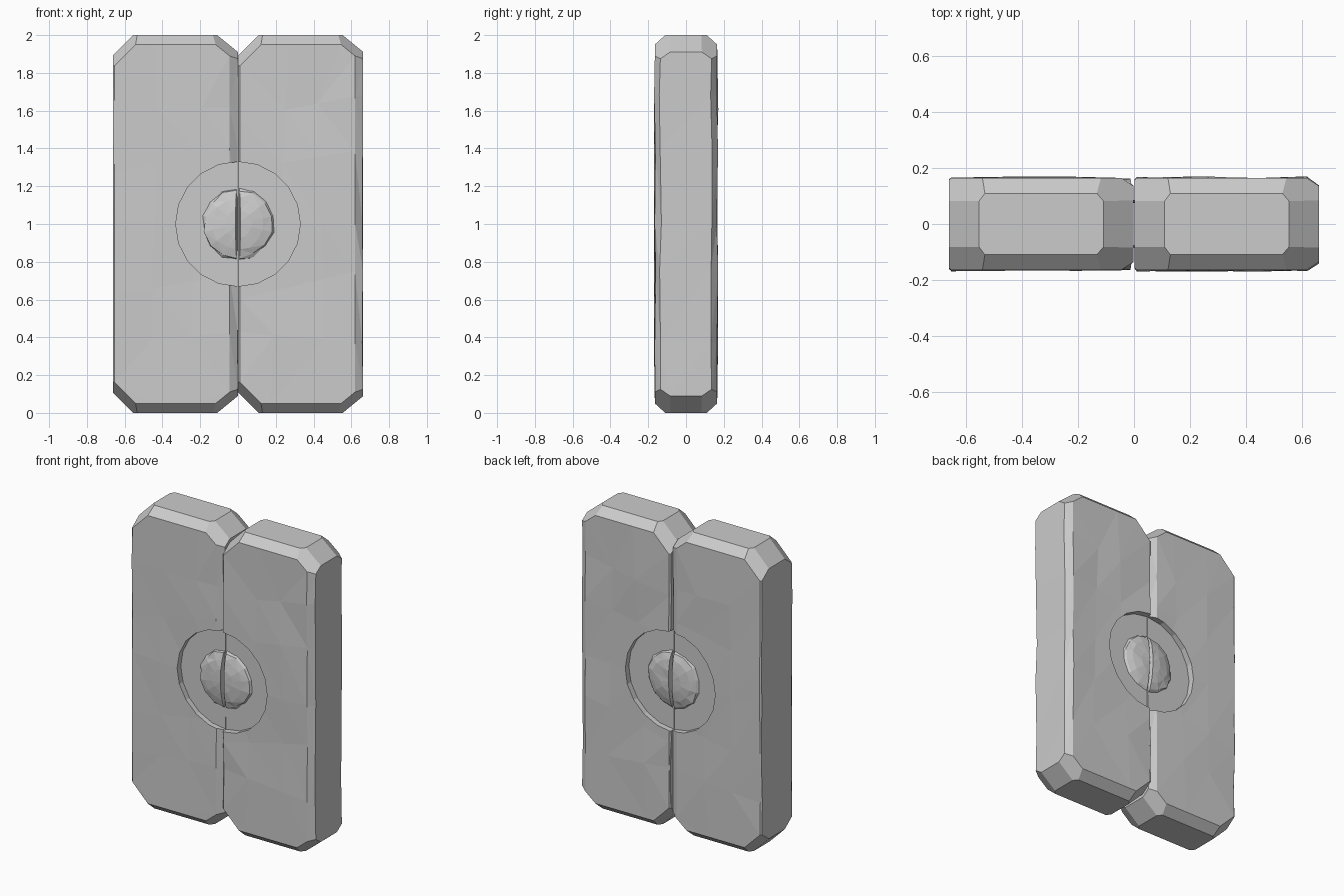
import bpy, bmesh, math, random
from mathutils import Vector, Matrix

if "Cube" in bpy.data.objects:
    bpy.data.objects.remove(bpy.data.objects["Cube"])

random.seed(7)
W, T, H = 0.664, 0.165, 2.0      # leaf width, half thickness, height


def finish(bm, name):
    bmesh.ops.recalc_face_normals(bm, faces=bm.faces)
    me = bpy.data.meshes.new(name)
    bm.to_mesh(me)
    bm.free()
    ob = bpy.data.objects.new(name, me)
    bpy.context.collection.objects.link(ob)
    return ob


def cut(bm, co, no, clear=True):
    """Slice by a plane; when clearing, remove the outside and cap it."""
    geom = bm.verts[:] + bm.edges[:] + bm.faces[:]
    res = bmesh.ops.bisect_plane(bm, geom=geom, dist=1e-5, plane_co=Vector(co),
                                 plane_no=Vector(no).normalized(), clear_outer=clear)
    if clear:
        edges = [e for e in res['geom_cut'] if isinstance(e, bmesh.types.BMEdge)]
        bmesh.ops.holes_fill(bm, edges=[e for e in edges if e.is_boundary], sides=0)


def leaf(name, x0):
    bm = bmesh.new()
    bmesh.ops.create_cube(bm, size=1, matrix=Matrix.Translation((W / 2, 0, H / 2))
                          @ Matrix.Diagonal((W - 0.002, 2 * T, H, 1)))
    for s in (1, -1):                                # top and bottom ends
        z = H if s > 0 else 0
        cut(bm, (W - 0.11, 0, z), (0.09, 0, 0.11 * s))
        cut(bm, (0.11, 0, z), (-0.11, 0, 0.11 * s))
        for f in (1, -1):                            # back and front bevels
            cut(bm, (0, 0.11 * f, z), (0, 0.05 * f, 0.055 * s))
            cut(bm, (W - 0.11, 0.083 * f, z), (0.053, 0.045 * f, 0.065 * s))
            cut(bm, (0.11, 0.083 * f, z), (-0.06, 0.045 * f, 0.06 * s))
    for f in (1, -1):                                # long side bevels
        cut(bm, (W, 0.135 * f, 1), (0.03, 0.045 * f, 0))
        cut(bm, (0, 0.155 * f, 1), (-0.01, 0.01 * f, 0))
    # slanted facet lines for the worn stone surface
    for z in (0.4, 0.68, 1.0, 1.34, 1.62):
        cut(bm, (W / 2, 0, z), (random.uniform(-.25, .25), 0, 1), False)
    for x in (0.22, 0.44):
        cut(bm, (x, 0, 1), (1, 0, random.uniform(-.06, .06)), False)
    bmesh.ops.triangulate(bm, faces=bm.faces)
    for v in bm.verts:
        if 0.2 < v.co.z < 1.8:
            if abs(v.co.y) > 0.1:
                v.co.y += random.uniform(-0.006, 0.006)
            if v.co.x > W - 0.01:
                v.co.x -= random.uniform(0, 0.006)
    bmesh.ops.translate(bm, verts=bm.verts, vec=(x0, 0, 0))
    return finish(bm, name)


leaves = [leaf("left_door_leaf", -W), leaf("right_door_leaf", 0)]

for side, f in (("front", -1), ("back", 1)):
    # round recess
    bm = bmesh.new()
    bmesh.ops.create_cone(bm, cap_ends=True, segments=20, radius1=0.33, radius2=0.33, depth=0.2,
                          matrix=Matrix.Translation((0, f * 0.225, 1)) @ Matrix.Rotation(math.pi / 2, 4, 'X'))
    cutter = finish(bm, side + "_recess_cutter")
    cutter.hide_render = True
    cutter.hide_set(True)
    for ob in leaves:
        m = ob.modifiers.new(side + "_recess", 'BOOLEAN')
        m.operation, m.solver, m.object = 'DIFFERENCE', 'EXACT', cutter
    # rough split boss inside the recess
    for label, s in (("left", -1), ("right", 1)):
        bm = bmesh.new()
        bmesh.ops.create_uvsphere(bm, u_segments=14, v_segments=8, radius=1)
        for v in bm.verts:
            k = random.uniform(0.94, 1.02)
            v.co = (v.co.x * 0.198 * k, f * 0.12 + v.co.z * 0.046 * k, 1 + v.co.y * 0.198 * k)
        cut(bm, (s * 0.006, f * 0.12, 1), (-s, f * 0.15, 0))
        bmesh.ops.triangulate(bm, faces=bm.faces)
        finish(bm, f"{side}_{label}_boss_half")
